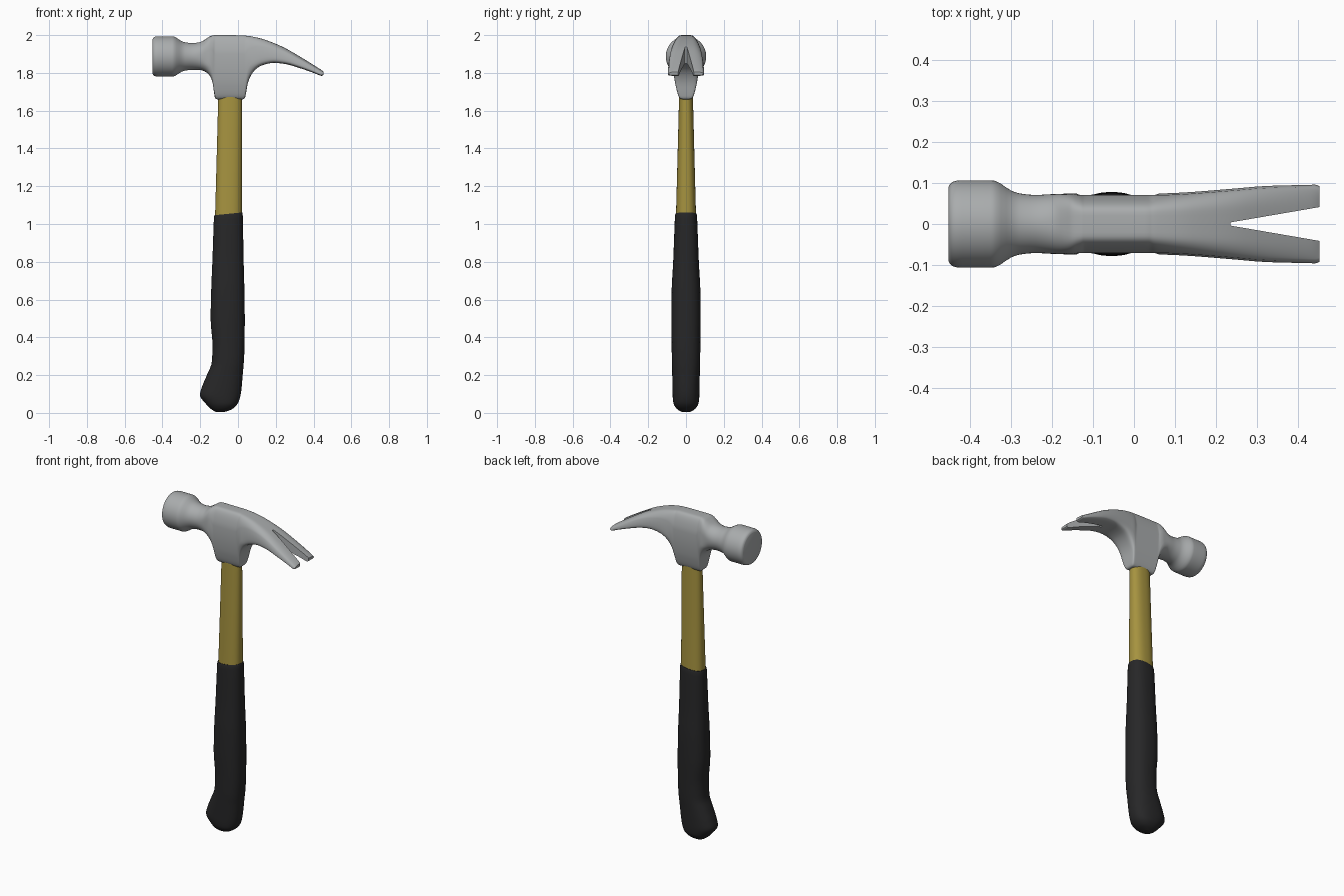
import bpy, bmesh, math

if "Cube" in bpy.data.objects:
    bpy.data.objects.remove(bpy.data.objects["Cube"])

SEG = 48


def material(name, rgb):
    m = bpy.data.materials.new(name)
    m.diffuse_color = (*rgb, 1)
    m.use_nodes = True
    m.node_tree.nodes["Principled BSDF"].inputs["Base Color"].default_value = m.diffuse_color
    return m


steel = material("steel grey", (0.40, 0.415, 0.42))
yellow = material("shaft yellow", (0.38, 0.29, 0.05))
black = material("grip black", (0.02, 0.02, 0.021))


def resample(rows, steps):
    """Monotone cubic interpolation through stations (no overshoot)."""
    def slope(i, k):
        if i in (0, len(rows) - 1):
            return 0.0 if len(rows) > 2 else rows[1][k] - rows[0][k]
        a, b = rows[i][k] - rows[i - 1][k], rows[i + 1][k] - rows[i][k]
        return 2 * a * b / (a + b) if a * b > 0 else 0.0
    out = []
    for i in range(len(rows) - 1):
        for s in range(steps):
            t = s / steps
            row = []
            for k in range(len(rows[0])):
                p, q = rows[i][k], rows[i + 1][k]
                row.append(p * (1 + 2 * t) * (1 - t) ** 2 + slope(i, k) * t * (1 - t) ** 2
                           + q * t * t * (3 - 2 * t) + slope(i + 1, k) * t * t * (t - 1))
            out.append(row)
    return out + [list(rows[-1])]


def superellipse(n):
    pts = []
    for i in range(SEG):
        a = 2 * math.pi * (i + 0.5) / SEG
        c, s = math.cos(a), math.sin(a)
        pts.append((math.copysign(abs(c) ** (2 / n), c), math.copysign(abs(s) ** (2 / n), s)))
    return pts


def make_object(name, bm, mat):
    bmesh.ops.recalc_face_normals(bm, faces=bm.faces)
    me = bpy.data.meshes.new(name)
    bm.to_mesh(me)
    bm.free()
    me.materials.append(mat)
    ob = bpy.data.objects.new(name, me)
    bpy.context.collection.objects.link(ob)
    return ob


def loft(name, rings, mat):
    bm = bmesh.new()
    vs = [[bm.verts.new(p) for p in r] for r in rings]
    for a, b in zip(vs, vs[1:]):
        for i in range(SEG):
            j = (i + 1) % SEG
            bm.faces.new((a[i], a[j], b[j], b[i]))
    bm.faces.new(vs[0])
    bm.faces.new(vs[-1])
    return make_object(name, bm, mat)


def shade(ob, angle=40):
    bpy.ops.object.select_all(action='DESELECT')
    ob.select_set(True)
    bpy.context.view_layer.objects.active = ob
    bpy.ops.object.shade_smooth_by_angle(angle=math.radians(angle))


def upright(rows, n, steps):
    """Rings for a handle: rows are z, left x, right x, half depth, tilt."""
    rings = []
    for z, x0, x1, hy, tilt in resample(rows, steps):
        cx, hx = (x0 + x1) / 2, (x1 - x0) / 2
        rings.append([(cx + hx * c, hy * s, z + tilt * hx * c) for c, s in superellipse(n)])
    return rings


# rubber grip with hooked butt
grip = loft("grip", upright([
    (0.004, -0.115, -0.075, 0.02, 0),
    (0.018, -0.14, -0.035, 0.045, 0),
    (0.05, -0.172, -0.001, 0.066, 0),
    (0.095, -0.202, 0.014, 0.071, 0),
    (0.14, -0.190, 0.020, 0.072, 0),
    (0.20, -0.165, 0.025, 0.073, 0),
    (0.27, -0.139, 0.031, 0.075, 0),
    (0.36, -0.135, 0.035, 0.076, 0),
    (0.50, -0.145, 0.036, 0.078, 0),
    (0.65, -0.142, 0.034, 0.076, 0),
    (0.80, -0.136, 0.030, 0.068, 0.04),
    (1.045, -0.127, 0.025, 0.058, 0.1),
    (1.054, -0.124, 0.022, 0.055, 0.1)], 2.4, 5), black)
shade(grip)

# yellow shaft
shaft = loft("shaft", upright([
    (1.03, -0.122, 0.021, 0.0535, 0.1),
    (1.35, -0.113, 0.021, 0.045, 0),
    (1.70, -0.104, 0.021, 0.036, 0)], 2.4, 4), yellow)
shade(shaft)

# steel head, lofted along x: x, top z, bottom z, half width, squareness
stations = [(x, 1.887 + r, 1.887 - r, r, 2) for x, r in (
    (-0.453, 0.090), (-0.448, 0.099), (-0.437, 0.105), (-0.42, 0.107), (-0.35, 0.107),
    (-0.335, 0.104), (-0.30, 0.082), (-0.28, 0.075), (-0.24, 0.071))]
stations += [
    (-0.20, 1.963, 1.815, 0.073, 2.3), (-0.17, 1.980, 1.804, 0.074, 3.5),
    (-0.15, 1.993, 1.785, 0.075, 5), (-0.135, 1.998, 1.75, 0.075, 6),
    (-0.126, 2.0, 1.69, 0.075, 6), (-0.121, 2.0, 1.667, 0.075, 6),
    (-0.110, 2.0, 1.66, 0.075, 6), (0.025, 1.999, 1.66, 0.075, 6),
    (0.036, 1.998, 1.667, 0.075, 6), (0.042, 1.997, 1.69, 0.075, 6),
    (0.052, 1.996, 1.745, 0.075, 6), (0.077, 1.992, 1.80, 0.075, 6),
    (0.122, 1.982, 1.838, 0.077, 6), (0.19, 1.958, 1.853, 0.082, 6),
    (0.25, 1.931, 1.847, 0.087, 6), (0.325, 1.888, 1.826, 0.093, 6),
    (0.40, 1.842, 1.800, 0.095, 6), (0.442, 1.815, 1.784, 0.096, 6),
    (0.453, 1.806, 1.789, 0.092, 6)]
rings = []
for x, zt, zb, w, n in resample(stations, 3):
    mid, half = (zt + zb) / 2, (zt - zb) / 2
    crown = 0.33 * (n - 2) / 4          # narrower top on the squared body
    ring = []
    for c, s in superellipse(n):
        z = mid + half * s
        y = w * c * (1 - crown * max(0, s) ** 2)
        socket = min(1, max(0, (1.84 - z) / 0.18)) if x < 0.12 and n > 3 else 0
        ring.append((x, y * (1 - 0.45 * socket), z))
    rings.append(ring)
head = loft("claw_head", rings, steel)

# V notch between the claws
bm = bmesh.new()
outline = [(0.236, -0.004), (0.55, -0.058), (0.55, 0.058), (0.236, 0.004)]
low = [bm.verts.new((x, y, 1.6)) for x, y in outline]
high = [bm.verts.new((x, y, 2.2)) for x, y in outline]
bm.faces.new(low)
bm.faces.new(high)
for i in range(4):
    j = (i + 1) % 4
    bm.faces.new((low[i], low[j], high[j], high[i]))
cutter = make_object("notch_cutter", bm, steel)

mod = head.modifiers.new("notch", 'BOOLEAN')
mod.operation = 'DIFFERENCE'
mod.solver = 'EXACT'
mod.object = cutter
bpy.context.view_layer.objects.active = head
bpy.ops.object.modifier_apply(modifier="notch")
bpy.data.objects.remove(cutter)
shade(head, 45)
